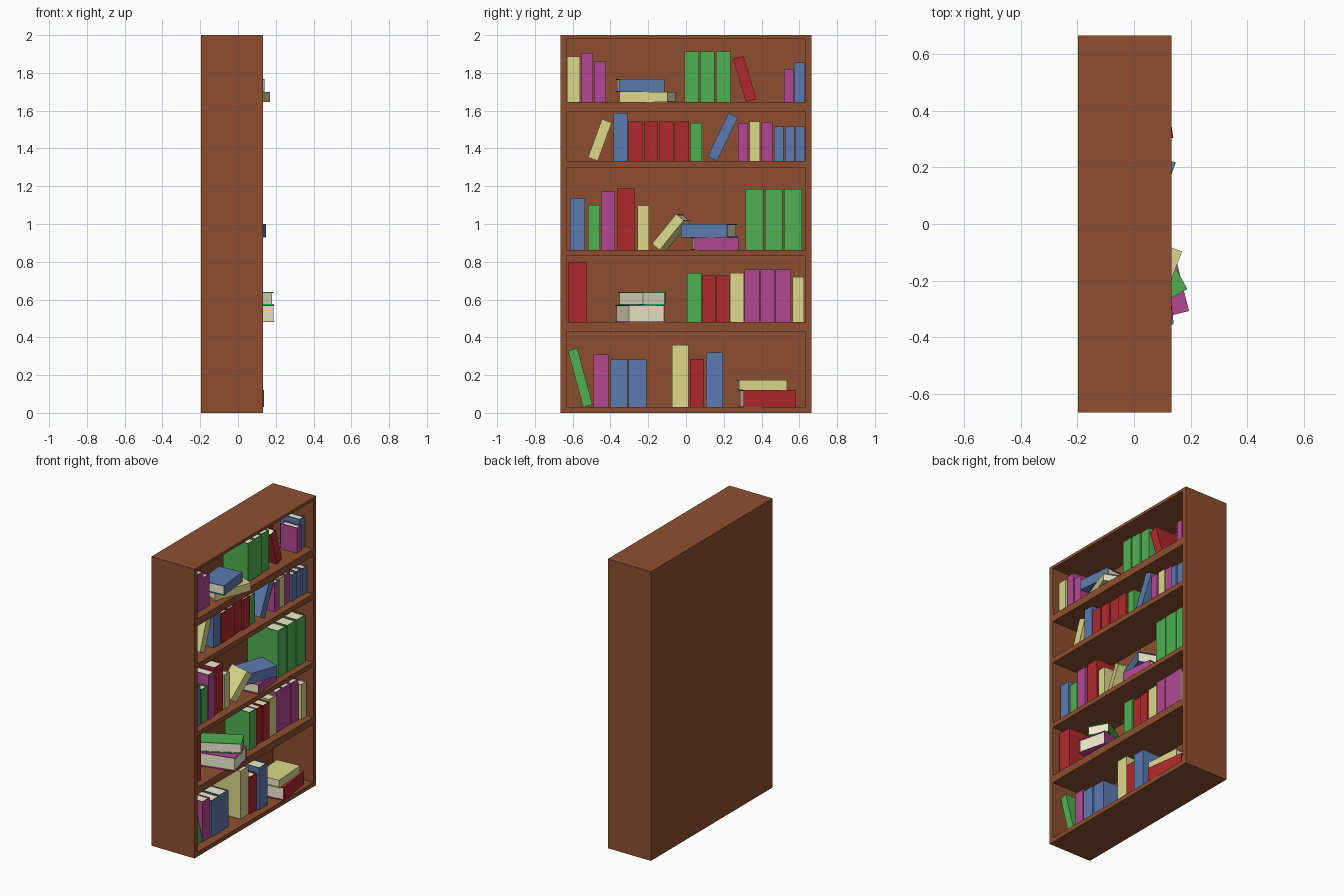
import bpy, bmesh, random
from math import radians
from mathutils import Matrix, Vector

if "Cube" in bpy.data.objects:
    bpy.data.objects.remove(bpy.data.objects["Cube"])

random.seed(4)


def material(name, rgb):
    m = bpy.data.materials.new(name)
    m.diffuse_color = (*rgb, 1)
    m.use_nodes = True
    m.node_tree.nodes["Principled BSDF"].inputs["Base Color"].default_value = m.diffuse_color
    return m


WOOD = material("wood", (.27, .078, .03))
PAGES = material("pages", (.85, .83, .6))
COVERS = {
    "red": material("red_cover", (.43, .022, .025)),
    "yellow": material("yellow_cover", (.72, .69, .26)),
    "magenta": material("magenta_cover", (.45, .064, .29)),
    "blue": material("blue_cover", (.107, .196, .434)),
    "green": material("green_cover", (.078, .434, .084)),
}


def add_box(bm, lo, hi, mat=0):
    lo, hi = Vector(lo), Vector(hi)
    m = Matrix.Translation((lo + hi) / 2) @ Matrix.Diagonal((*(hi - lo), 1))
    for v in bmesh.ops.create_cube(bm, size=1, matrix=m)["verts"]:
        for f in v.link_faces:
            f.material_index = mat


def finish(bm, name, mats):
    bmesh.ops.recalc_face_normals(bm, faces=bm.faces)
    me = bpy.data.meshes.new(name)
    bm.to_mesh(me)
    bm.free()
    for m in mats:
        me.materials.append(m)
    ob = bpy.data.objects.new(name, me)
    bpy.context.collection.objects.link(ob)
    return ob


def panel(name, lo, hi):
    bm = bmesh.new()
    add_box(bm, lo, hi)
    return finish(bm, name, [WOOD])


def book(colour, t, h, d, matrix):
    """Hard cover wrapped round an inset page block; spine at local x = 0."""
    bm = bmesh.new()
    c, inset = .005, .006
    profile = [(0, 0), (0, t), (-d, t), (-d, t - c), (-c, t - c), (-c, c), (-d, c), (-d, 0)]
    face = bm.faces.new([bm.verts.new((x, y, 0)) for x, y in profile])
    ext = bmesh.ops.extrude_face_region(bm, geom=[face])["geom"]
    bmesh.ops.translate(bm, vec=(0, 0, h),
                        verts=[g for g in ext if isinstance(g, bmesh.types.BMVert)])
    add_box(bm, (-d + inset, c, inset), (-c, t - c, h - inset), 1)
    ob = finish(bm, colour + "_book", [COVERS[colour], PAGES])
    ob.matrix_world = matrix


def T(x, y, z):
    return Matrix.Translation((x, y, z))


def R(deg, axis):
    return Matrix.Rotation(radians(deg), 4, axis)


def upright(z, colour, y, t, h, tilt=0, yaw=0):
    """y is the left side, or the corner it rests on when leaning."""
    front = random.uniform(.07, .09)
    m = T(front, y, z) @ R(yaw, 'Z') @ R(-tilt, 'X') @ T(0, -t if tilt > 0 else 0, 0)
    book(colour, t, h, .72 * h, m)


def lying(z, colour, x, y, t, h, d, turn):
    m = T(x, y, z) @ R(turn, 'Z') @ R(90, 'X') @ T(d / 2, 0, -h / 2)
    book(colour, t, h, d, m)


# Bookcase
X0, X1, Y, BACK = -.197, .133, .665, -.175
IN = .633
panel("left_side", (X0, -Y, 0), (X1, -IN, 2))
panel("right_side", (X0, IN, 0), (X1, Y, 2))
panel("back_panel", (X0, -IN, 0), (BACK, IN, 2))
slabs = [("base", 0, .03), ("shelf", .43, .48), ("shelf", .83, .862),
         ("shelf", 1.298, 1.334), ("shelf", 1.595, 1.645), ("top", 1.98, 2)]
for name, z0, z1 in slabs:
    panel(name, (BACK, -IN, z0), (X1, IN, z1))

r, ye, m, b, g = "red", "yellow", "magenta", "blue", "green"

# Standing and leaning books, per shelf: colour, y, thickness, height, tilt, yaw
rows = {
    .03: [(g, -.545, .052, .31, -15), (m, -.49, .08, .278), (b, -.4, .09, .253),
          (b, -.305, .095, .253), (ye, -.075, .088, .33), (r, .02, .075, .255), (b, .105, .09, .29)],
    .48: [(r, -.625, .097, .318), (g, .005, .078, .26), (r, .085, .07, .247), (r, .16, .07, .247),
          (ye, .233, .075, .26), (m, .31, .08, .28), (m, .392, .08, .28), (m, .475, .08, .28),
          (ye, .565, .06, .24)],
    .862: [(b, -.615, .08, .276), (g, -.52, .065, .238), (m, -.447, .072, .31), (r, -.365, .093, .325),
           (ye, -.257, .06, .235), (ye, -.14, .053, .205, 40, -15)]
          + [(g, .315 + .102 * i, .095, .323) for i in range(3)],
    1.334: [(ye, -.467, .055, .215, 20), (b, -.383, .072, .253)]
           + [(r, -.305 + .0815 * i, .076, .208) for i in range(4)]
           + [(g, .025, .06, .2), (b, .165, .055, .255, 25.5), (m, .275, .054, .2),
              (ye, .335, .058, .208), (m, .4, .058, .205)]
           + [(b, .466 + .057 * i, .051, .183) for i in range(3)],
    1.645: [(ye, -.63, .068, .243), (m, -.555, .063, .26), (m, -.487, .063, .215)]
           + [(g, -.008 + .083 * i, .077, .268) for i in range(3)]
           + [(r, .318, .058, .238, -17), (m, .52, .05, .175), (b, .573, .058, .21)],
}
for z, books in rows.items():
    for spec in books:
        upright(z, *spec)

# Stacked books, per shelf, bottom first: colour, x, y, thickness, height, depth, turn
stacks = {
    .03: [(r, .03, .43, .09, .28, .18, 8), (ye, .025, .402, .055, .255, .17, 4)],
    .48: [(m, .034, -.244, .092, .28, .2, 104), (g, .036, -.233, .068, .27, .142, 119)],
    .862: [(m, .03, .153, .066, .235, .17, 6), (b, .028, .122, .072, .26, .16, -20)],
    1.645: [(ye, .055, -.2, .055, .274, .14, -21), (b, .043, -.243, .068, .24, .17, 6)],
}
for z, books in stacks.items():
    for spec in books:
        lying(z, *spec)
        z += spec[3]
